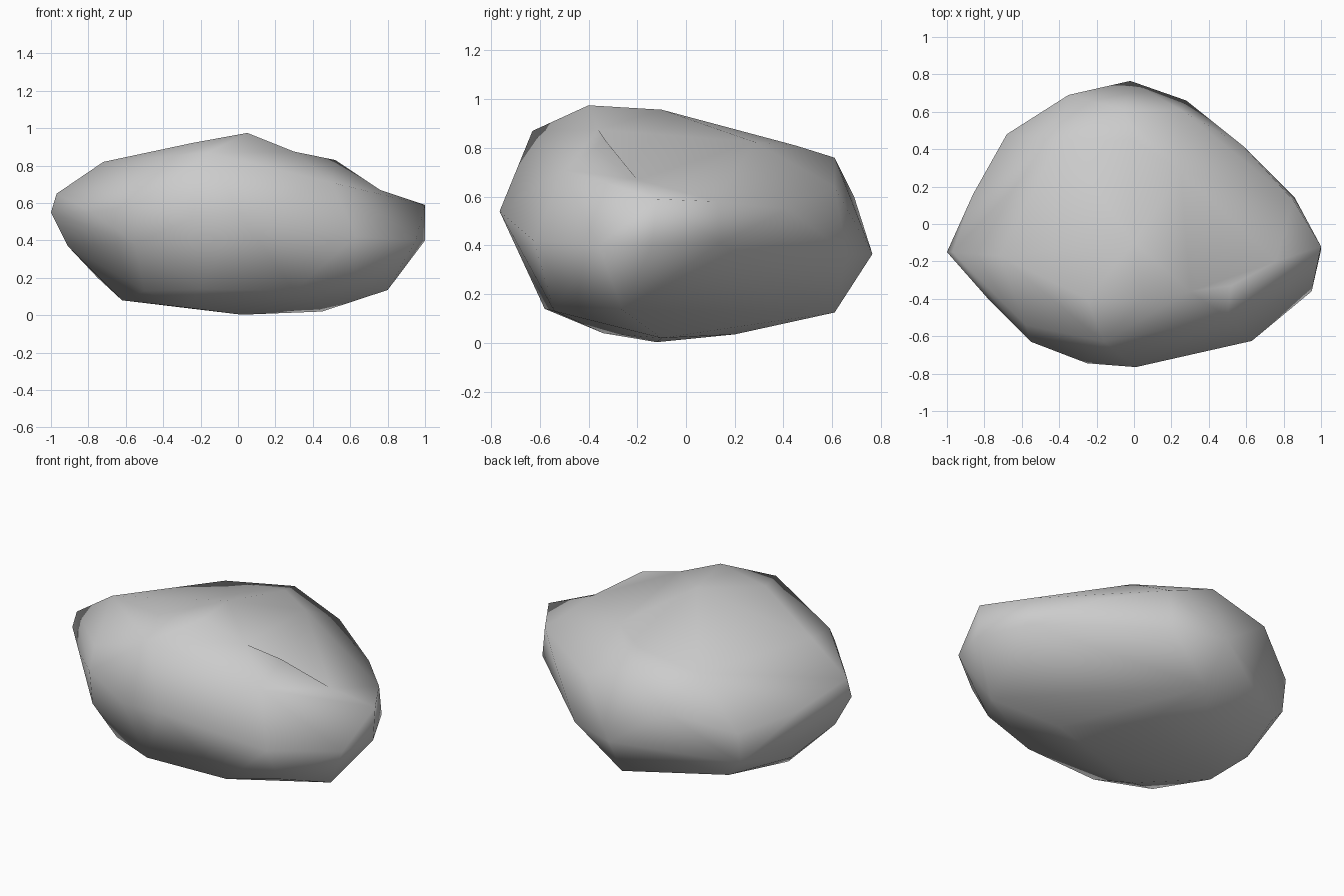
import bpy, bmesh
from mathutils import Vector

# Corner points of the boulder, grouped by height
crown = [(.05, -.4, .975), (0, -.1, .957), (-.16, -.63, .87), (-.25, -.4, .92),
         (-.72, -.17, .82), (.52, -.33, .83), (.25, .28, .825),
         (0, .45, .81), (-.05, .61, .76), (-.4, .45, .76)]
shoulder = [(-.68, .48, .48), (-.35, .69, .6), (-.86, .16, .54), (-.97, -.15, .65),
            (-.58, -.54, .7), (.5, -.5, .71), (1, -.12, .59), (.85, .13, .58),
            (.25, .61, .64)]
girth = [(-1, -.15, .55), (-.91, -.12, .37), (-.78, -.4, .55), (-.55, -.63, .59),
         (-.25, -.745, .52), (.01, -.765, .54), (.63, -.625, .42),
         (.95, -.36, .4), (1, -.14, .4), (.86, .14, .41), (.58, .42, .55),
         (.28, .66, .365), (-.02, .765, .365)]
base = [(.8, -.26, .135), (.45, -.1, .02), (.02, -.12, .003), (.1, .2, .035),
        (-.27, -.34, .04), (-.62, -.09, .08), (-.5, -.44, .13), (-.2, -.58, .14),
        (.3, -.54, .13), (0, .61, .125), (-.68, .45, .29), (-.75, .07, .2),
        (-.6, .45, .2), (.62, -.5, .2), (-.55, -.6, .38)]

# Shallow hollows in the upper surface: (position, depth)
dents = [((.3, -.36, .92), .045), ((.76, -.2, .75), .08)]

bm = bmesh.new()
for p in crown + shoulder + girth + base:
    bm.verts.new(p)
hollow = [(bm.verts.new(Vector(p)), d) for p, d in dents]
bmesh.ops.convex_hull(bm, input=bm.verts[:])
for v, depth in hollow:
    v.co.z -= depth
loose = [v for v in bm.verts if not v.link_faces]
bmesh.ops.delete(bm, geom=loose, context='VERTS')
bmesh.ops.recalc_face_normals(bm, faces=bm.faces[:])
for f in bm.faces:
    f.smooth = True

mesh = bpy.data.meshes.new("boulder")
bm.to_mesh(mesh)
bm.free()
boulder = bpy.data.objects.new("boulder", mesh)
bpy.context.collection.objects.link(boulder)
